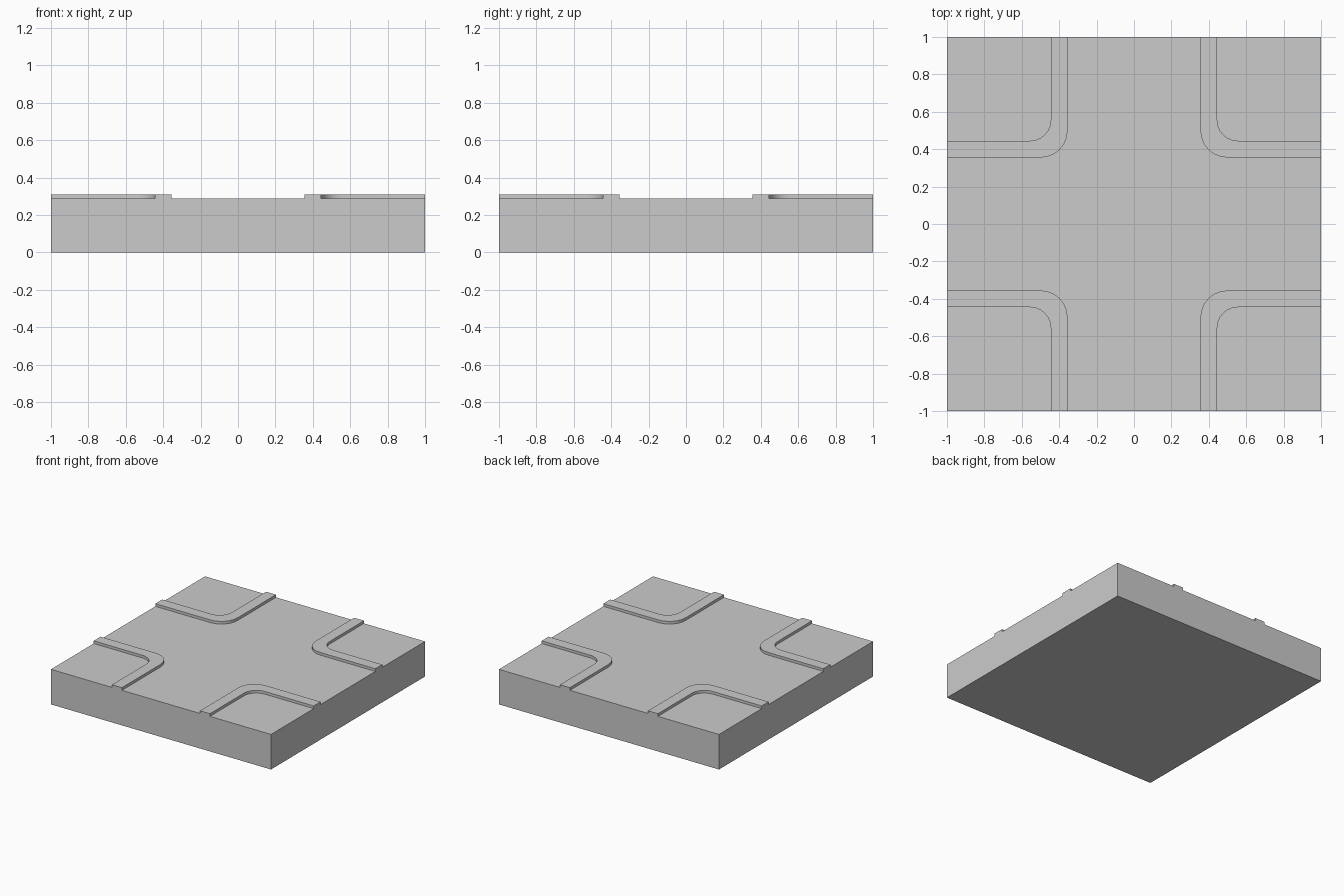
import bpy, bmesh, math

if "Cube" in bpy.data.objects:
    bpy.data.objects.remove(bpy.data.objects["Cube"])

ROAD_Z, CURB_Z = 0.288, 0.31
ROAD_EDGE, ROAD_R = 0.355, 0.145     # road side of the curb
INNER_EDGE, INNER_R = 0.445, 0.11    # corner side of the curb
SEGS, OUT = 6, 1.1                   # arc segments, cutter overshoot


def prism(name, outlines, z0, z1):
    """Extrude one or more flat outlines from z0 to z1."""
    bm = bmesh.new()
    for pts in outlines:
        face = bm.faces.new([bm.verts.new((x, y, z0)) for x, y in pts])
        ext = bmesh.ops.extrude_face_region(bm, geom=[face])
        verts = [v for v in ext["geom"] if isinstance(v, bmesh.types.BMVert)]
        bmesh.ops.translate(bm, vec=(0, 0, z1 - z0), verts=verts)
    bmesh.ops.recalc_face_normals(bm, faces=bm.faces)
    mesh = bpy.data.meshes.new(name)
    bm.to_mesh(mesh)
    bm.free()
    obj = bpy.data.objects.new(name, mesh)
    bpy.context.collection.objects.link(obj)
    return obj


def bend(edge, r):
    """Rounded corner in the +x +y quadrant, running from the x arm to the y arm."""
    c = edge + r
    arc = [(c - r * math.sin(a), c - r * math.cos(a))
           for a in (math.pi / 2 * i / SEGS for i in range(SEGS + 1))]
    return [(OUT, edge)] + arc + [(edge, OUT)]


def turn(pts, quarter):
    for _ in range(quarter):
        pts = [(-y, x) for x, y in pts]
    return pts


def cut(target, cutter):
    mod = target.modifiers.new(cutter.name, 'BOOLEAN')
    mod.operation, mod.solver, mod.object = 'DIFFERENCE', 'EXACT', cutter
    bpy.context.view_layer.objects.active = target
    bpy.ops.object.modifier_apply(modifier=mod.name)
    bpy.data.objects.remove(cutter)


# Tile block at full curb height
tile = prism("crossroad_tile", [[(-1, -1), (1, -1), (1, 1), (-1, 1)]], 0, CURB_Z)

# Sink the cross-shaped road and the four corner plots, leaving the curbs
cross = [p for q in range(4) for p in turn(bend(ROAD_EDGE, ROAD_R), q)]
cut(tile, prism("road_cutter", [cross], ROAD_Z, 0.5))
plots = [turn(bend(INNER_EDGE, INNER_R) + [(OUT, OUT)], q) for q in range(4)]
cut(tile, prism("plot_cutter", plots, ROAD_Z, 0.5))

# Smooth curb bends, sharp edges elsewhere
bpy.ops.object.select_all(action='DESELECT')
tile.select_set(True)
bpy.context.view_layer.objects.active = tile
bpy.ops.object.shade_smooth_by_angle(angle=math.radians(30))
